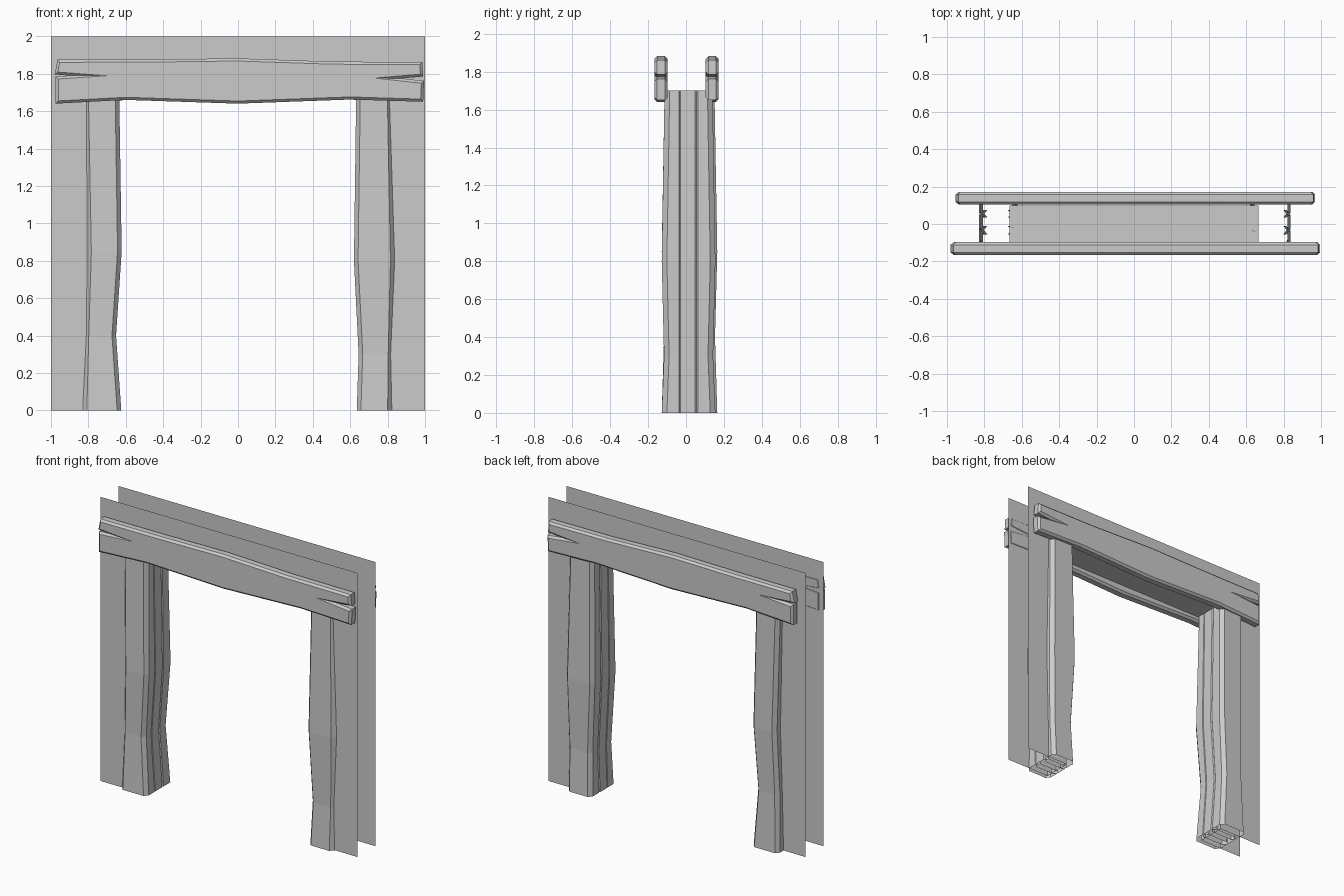
import bpy, bmesh

if "Cube" in bpy.data.objects:
    bpy.data.objects.remove(bpy.data.objects["Cube"])


def make_object(name, bm):
    bmesh.ops.recalc_face_normals(bm, faces=bm.faces[:])
    mesh = bpy.data.meshes.new(name)
    bm.to_mesh(mesh)
    bm.free()
    obj = bpy.data.objects.new(name, mesh)
    bpy.context.collection.objects.link(obj)
    return obj


def plank(name, sections):
    """Open-ended upright plank: chamfered rectangle lofted through (z, x0, x1, y0, y1)."""
    cx, cy = 0.022, 0.027
    bm = bmesh.new()
    rings = []
    for z, x0, x1, y0, y1 in sections:
        pts = [(x0 + cx, y0), (x1 - cx, y0), (x1, y0 + cy), (x1, y1 - cy),
               (x1 - cx, y1), (x0 + cx, y1), (x0, y1 - cy), (x0, y0 + cy)]
        rings.append([bm.verts.new((x, y, z)) for x, y in pts])
    for a, b in zip(rings, rings[1:]):
        for i in range(8):
            j = (i + 1) % 8
            bm.faces.new((a[i], a[j], b[j], b[i]))
    return make_object(name, bm)


def beam(name, y0, y1, scale=1.0):
    """Rough lintel board with split ends and chamfered rims."""
    outline = [(-0.975, 1.64), (-0.6, 1.66), (0, 1.64), (0.6, 1.662), (0.99, 1.65),
               (0.995, 1.762), (0.875, 1.775), (0.99, 1.785), (0.985, 1.862),
               (0.5, 1.865), (0, 1.882), (-0.5, 1.876), (-0.965, 1.875),
               (-0.98, 1.796), (-0.90, 1.79), (-0.975, 1.785)]
    bm = bmesh.new()
    rings = [[bm.verts.new((x * scale, y, z)) for x, z in outline] for y in (y0, y1)]
    rims = [bm.faces.new(r) for r in rings]
    n = len(outline)
    for i in range(n):
        j = (i + 1) % n
        bm.faces.new((rings[0][i], rings[0][j], rings[1][j], rings[1][i]))
    bmesh.ops.recalc_face_normals(bm, faces=bm.faces[:])
    edges = list({e for f in rims for e in f.edges})
    bmesh.ops.bevel(bm, geom=edges, offset=0.014, segments=1,
                    affect='EDGES', clamp_overlap=False)
    return make_object(name, bm)


# Wall: two thin sheets with a doorway, joined by jambs and soffit
bm = bmesh.new()
door = [(-0.665, 0), (-0.665, 1.695), (0.665, 1.695), (0.665, 0)]
outer = [(-1, 0), (-1, 2), (1, 2), (1, 0)]
sheets = []
for y in (-0.1, 0.1):
    o = [bm.verts.new((x, y, z)) for x, z in outer]
    d = [bm.verts.new((x, y, z)) for x, z in door]
    for i in range(3):
        bm.faces.new((o[i], o[i + 1], d[i + 1], d[i]))
    sheets.append(d)
for i in range(3):
    bm.faces.new((sheets[0][i], sheets[0][i + 1], sheets[1][i + 1], sheets[1][i]))
make_object("wall", bm)

# Posts: three overlapping planks each, x edges wander with height
left_x = [(0, -0.83, -0.624), (0.4, -0.82, -0.652), (0.85, -0.806, -0.622), (1.7, -0.822, -0.635)]
right_x = [(0, 0.635, 0.822), (0.3, 0.645, 0.825), (0.8, 0.62, 0.837), (1.7, 0.632, 0.82)]
wobble = [0.0, -0.012, 0.0, -0.015]
for side, xs, back in (("left", left_x, 0.165), ("right", right_x, 0.155)):
    for part, y0, y1 in (("front", -0.128, -0.01), ("middle", -0.055, 0.075), ("back", 0.035, back)):
        secs = []
        for (z, x0, x1), w in zip(xs, wobble):
            a = y0 - w if part == "front" else y0
            b = y1 + w if part == "back" else y1
            secs.append((z, x0, x1, a, b))
        plank(f"{side}_post_{part}_plank", secs)

# Lintel boards on both sides of the wall
beam("front_beam", -0.166, -0.097)
beam("back_beam", 0.104, 0.172, 0.973)
